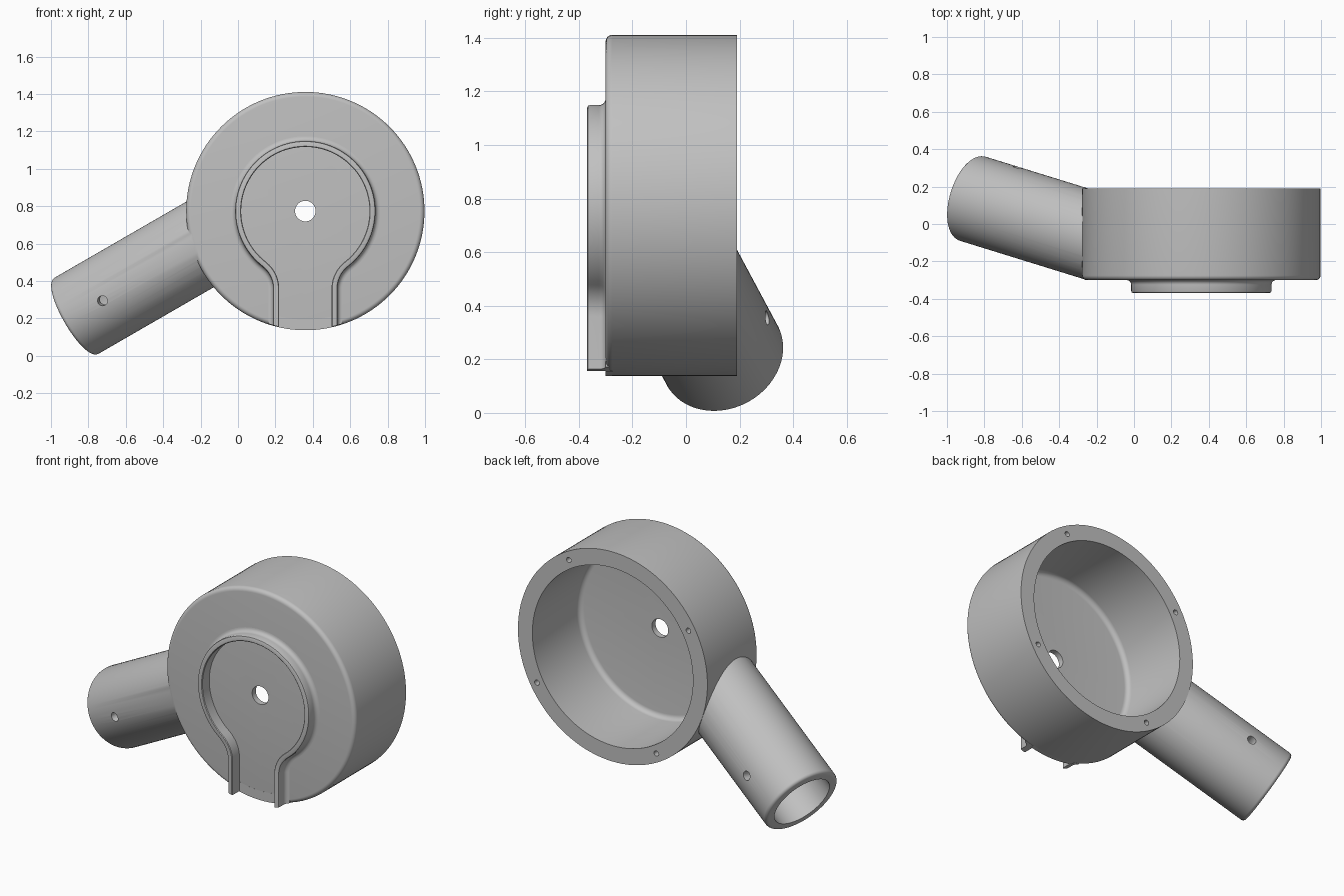
import bpy, bmesh
from math import sin, cos, radians, sqrt, pi, atan2
from mathutils import Vector

if "Cube" in bpy.data.objects:
    bpy.data.objects.remove(bpy.data.objects["Cube"])

grey = bpy.data.materials.new("plain_grey")
grey.use_nodes = True
COLOUR = (0.53, 0.53, 0.53, 1)
grey.diffuse_color = COLOUR
grey.node_tree.nodes["Principled BSDF"].inputs["Base Color"].default_value = COLOUR

# Main dimensions
CX, CZ = 0.36, 0.774          # drum centre
R_DRUM, R_CAVITY = 0.637, 0.54
Y_FRONT, Y_BACK, Y_FLOOR = -0.30, 0.19, -0.265
Y_AXIS = Vector((0, 1, 0))
TUBE_END = Vector((-0.878, 0.14, 0.206))
TUBE_DIR = Vector((cos(radians(15)) * cos(radians(30)), -sin(radians(15)),
                   cos(radians(15)) * sin(radians(30))))


def arc(cx, cy, r, a0, a1, n):
    """Points along an arc, angles in degrees."""
    angles = [radians(a0 + (a1 - a0) * i / n) for i in range(n + 1)]
    return [(cx + r * cos(a), cy + r * sin(a)) for a in angles]


def finish(name, bm):
    bmesh.ops.remove_doubles(bm, verts=bm.verts, dist=1e-5)
    bmesh.ops.recalc_face_normals(bm, faces=bm.faces)
    mesh = bpy.data.meshes.new(name)
    bm.to_mesh(mesh)
    bm.free()
    mesh.materials.append(grey)
    ob = bpy.data.objects.new(name, mesh)
    bpy.context.collection.objects.link(ob)
    return ob


def loft(bm, rings, closed):
    """Skin equal rings of points; cap the ends if the loft is open."""
    rows = [[bm.verts.new(p) for p in ring] for ring in rings]
    n = len(rows[0])
    for i in range(len(rows) if closed else len(rows) - 1):
        a, b = rows[i], rows[(i + 1) % len(rows)]
        for j in range(n):
            k = (j + 1) % n
            bm.faces.new((a[j], a[k], b[k], b[j]))
    if not closed:
        bm.faces.new(rows[0])
        bm.faces.new(rows[-1])


def lathe(name, profile, origin, axis, seg=96):
    """Solid of revolution from (radius, height) points; flat discs at both ends."""
    rot = Vector(axis).to_track_quat('Z', 'Y')
    bm = bmesh.new()
    rings = []
    for r, h in profile:
        rings.append([Vector(origin) + rot @ Vector((r * cos(2 * pi * i / seg),
                      r * sin(2 * pi * i / seg), h)) for i in range(seg)])
    loft(bm, rings, False)
    return finish(name, bm)


def boolean(target, cutter, operation):
    """Apply a boolean and discard the helper."""
    mod = target.modifiers.new("boolean", 'BOOLEAN')
    mod.operation, mod.solver, mod.object = operation, 'EXACT', cutter
    bpy.context.view_layer.update()
    graph = bpy.context.evaluated_depsgraph_get()
    mesh = bpy.data.meshes.new_from_object(target.evaluated_get(graph))
    target.modifiers.clear()
    target.data = mesh
    bpy.data.objects.remove(cutter)


def smooth(ob):
    bpy.ops.object.select_all(action='DESELECT')
    ob.select_set(True)
    bpy.context.view_layer.objects.active = ob
    bpy.ops.object.shade_smooth_by_angle(angle=radians(30))


# Drum with a rounded front edge
centre = Vector((CX, 0, CZ))
F = 0.025
housing = lathe("drum_housing",
                arc(R_DRUM - F, Y_FRONT + F, F, -90, 0, 6) + [(R_DRUM, Y_BACK)],
                centre, Y_AXIS, 128)

# Angled tube, trimmed flush with the drum front
tube = lathe("tube", arc(0.215, 0.02, 0.02, -90, 0, 5) + [(0.235, 1.0)], TUBE_END, TUBE_DIR, 72)
bm = bmesh.new()
bm.from_mesh(tube.data)
bmesh.ops.bisect_plane(bm, geom=bm.verts[:] + bm.edges[:] + bm.faces[:],
                       plane_co=(0, Y_FRONT + 0.001, 0), plane_no=Y_AXIS, clear_inner=True)
bmesh.ops.holes_fill(bm, edges=[e for e in bm.edges if e.is_boundary])
bmesh.ops.recalc_face_normals(bm, faces=bm.faces)
bm.to_mesh(tube.data)
bm.free()
boolean(housing, tube, 'UNION')

# Open back cavity with a filleted floor
boolean(housing, lathe("cavity", arc(R_CAVITY - 0.03, Y_FLOOR + 0.03, 0.03, -90, 0, 6)
                       + [(R_CAVITY, 0.5)], centre, Y_AXIS, 128), 'DIFFERENCE')


def drill(origin, axis, radius, start, end, seg=24):
    boolean(housing, lathe("drill", [(radius, start), (radius, end)], origin, axis, seg),
            'DIFFERENCE')


# Blind tube bore, cross pin hole, shaft hole and four rim screw holes
drill(TUBE_END, TUBE_DIR, 0.18, -0.1, 0.68, 72)
cross = (Y_AXIS - TUBE_DIR * TUBE_DIR.y).normalized()
drill(TUBE_END + TUBE_DIR * 0.246, cross, 0.027, -0.4, 0.4)
drill(centre, Y_AXIS, 0.055, -0.5, 0, 40)
for a in (60, 150, 240, 330):
    spot = centre + Vector((cos(radians(a)), 0, sin(radians(a)))) * 0.588
    drill(spot, Y_AXIS, 0.016, 0.04, 0.3, 16)
smooth(housing)

# Keyhole-shaped ridge on the front, lofted along offset outlines
BX, BZ = 0.322, -0.415        # centre of the neck blend
TANGENT = atan2(-BZ, BX) * 180 / pi


def outline(offset):
    half = 0.172 + offset
    right = arc(0, 0, 0.375 + offset, 90, -TANGENT, 40)
    right += arc(BX, BZ, 0.15 - offset, 180 - TANGENT, 180, 12)[1:]
    right.append((half, -sqrt((R_DRUM - 0.003) ** 2 - half ** 2)))
    return [(-x, z) for x, z in reversed(right[1:])] + right


section = [(-0.032, -0.28), (-0.032, -0.365), (-0.028, -0.369), (-0.01, -0.369),
           (-0.003, -0.366), (0, -0.359)]
section += arc(F, Y_FRONT - F, F, 180, 90, 6) + [(F, -0.28)]
lines = [[Vector((CX + x, y, CZ + z)) for x, z in outline(o)] for o, y in section]
bm = bmesh.new()
loft(bm, list(zip(*lines)), False)
smooth(finish("keyhole_ridge", bm))

# Square-edged lip where the channel runs out through the drum edge
bm = bmesh.new()
rings = []
for i in range(13):
    a = radians(-90 - 13.8 + 27.6 * i / 12)
    rings.append([centre + Vector((r * cos(a), y, r * sin(a))) for r, y in
                  ((0.58, -0.28), (R_DRUM, -0.275), (R_DRUM, -0.3005), (0.58, -0.3005))])
loft(bm, rings, False)
smooth(finish("channel_lip", bm))
